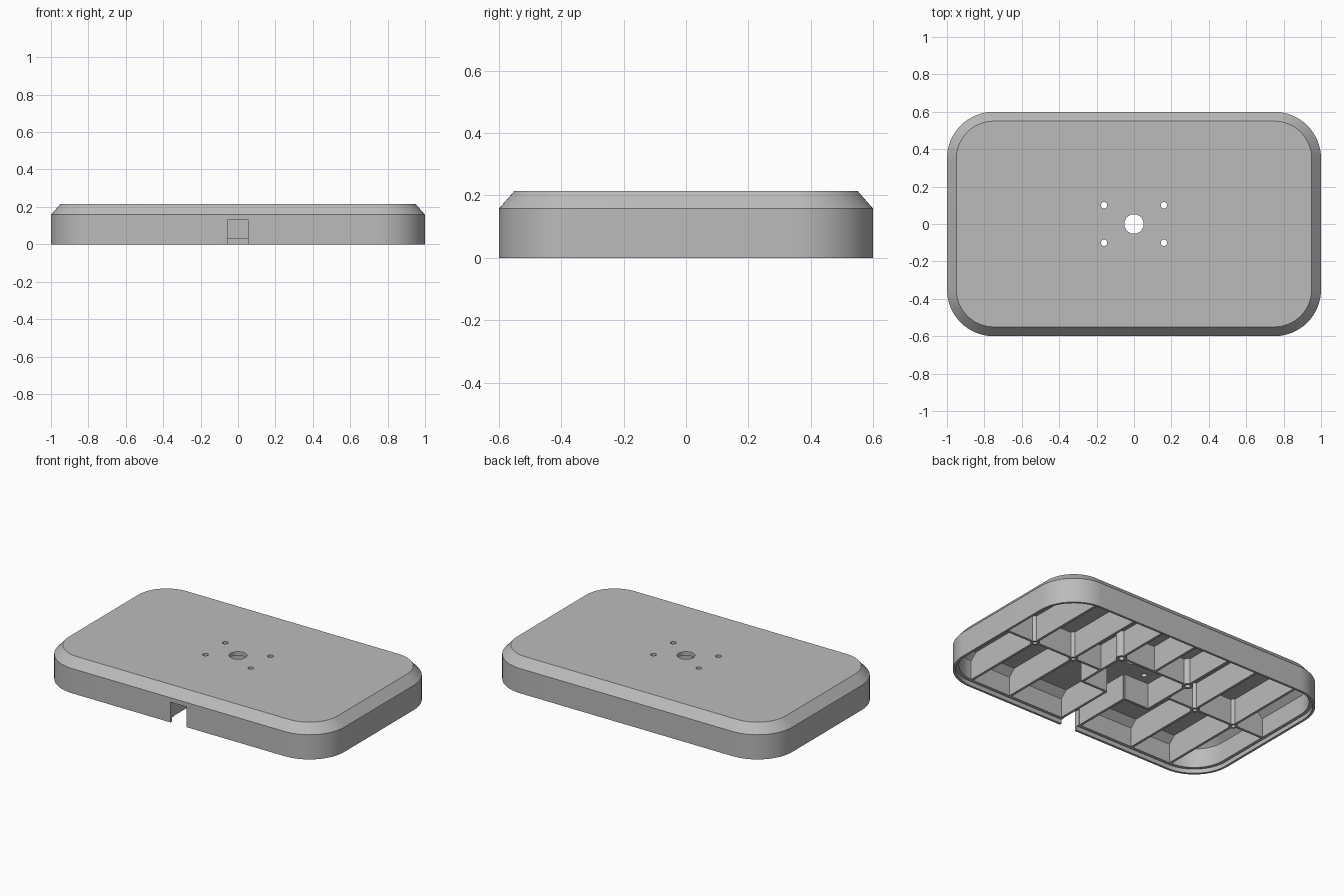
import bpy, bmesh, math

cube = bpy.data.objects.get("Cube")
if cube:
    bpy.data.objects.remove(cube, do_unlink=True)

grey = bpy.data.materials.new("plain grey")
grey.use_nodes = True
COLOUR = (0.5, 0.5, 0.5, 1)
grey.diffuse_color = COLOUR
grey.node_tree.nodes["Principled BSDF"].inputs["Base Color"].default_value = COLOUR

HALF_X, HALF_Y, RADIUS = 1.0, 0.6, 0.25
RIB_LOW, RIB_TOP, RIB_WIDTH = 0.027, 0.192, 0.016


def add_object(name, bm):
    bmesh.ops.recalc_face_normals(bm, faces=bm.faces)
    mesh = bpy.data.meshes.new(name)
    bm.to_mesh(mesh)
    bm.free()
    mesh.materials.append(grey)
    obj = bpy.data.objects.new(name, mesh)
    bpy.context.collection.objects.link(obj)
    return obj


def smooth(obj):
    bpy.ops.object.select_all(action='DESELECT')
    obj.select_set(True)
    bpy.context.view_layer.objects.active = obj
    bpy.ops.object.shade_smooth_by_angle(angle=math.radians(30))


def rounded_ring(bm, inset, z, steps=16):
    """Rounded rectangle, inset from the outer outline."""
    r = RADIUS - inset
    ring = []
    for corner, (sx, sy) in enumerate([(1, 1), (-1, 1), (-1, -1), (1, -1)]):
        for i in range(steps + 1):
            a = (corner + i / steps) * math.pi / 2
            ring.append(bm.verts.new((sx * (HALF_X - RADIUS) + r * math.cos(a),
                                      sy * (HALF_Y - RADIUS) + r * math.sin(a), z)))
    return ring


def bridge(bm, a, b):
    for i in range(len(a)):
        j = (i + 1) % len(a)
        bm.faces.new((a[i], a[j], b[j], b[i]))


def box(name, x0, x1, y0, y1, z0, z1):
    bm = bmesh.new()
    bmesh.ops.create_cube(bm, size=1)
    for v in bm.verts:
        v.co = (x1 if v.co.x > 0 else x0, y1 if v.co.y > 0 else y0,
                z1 if v.co.z > 0 else z0)
    return add_object(name, bm)


def cylinder(name, x, y, radius, z0, z1):
    bm = bmesh.new()
    bmesh.ops.create_cone(bm, cap_ends=True, segments=32, radius1=radius,
                          radius2=radius, depth=z1 - z0)
    bmesh.ops.translate(bm, verts=bm.verts, vec=(x, y, (z0 + z1) / 2))
    return add_object(name, bm)


def cut(obj, cutters):
    for c in cutters:
        c.hide_render = True
        mod = obj.modifiers.new("cut", 'BOOLEAN')
        mod.operation, mod.solver, mod.object = 'DIFFERENCE', 'EXACT', c
    deps = bpy.context.evaluated_depsgraph_get()
    mesh = bpy.data.meshes.new_from_object(obj.evaluated_get(deps))
    obj.modifiers.clear()
    obj.data = mesh
    for c in cutters:
        bpy.data.objects.remove(c, do_unlink=True)


# Hollow housing: inside roof, inner wall, cover ledge, lip, outer wall, chamfer, top
profile = [(0.08, 0.19), (0.035, 0.15), (0.035, RIB_LOW), (0.015, RIB_LOW),
           (0.015, 0), (0, 0), (0, 0.158), (0.05, 0.215)]
bm = bmesh.new()
rings = [rounded_ring(bm, *p) for p in profile]
for a, b in zip(rings, rings[1:]):
    bridge(bm, a, b)
bm.faces.new(rings[0])
bm.faces.new(rings[-1])
housing = add_object("housing", bm)

# Centre hole, four fixing holes and the cable notch
cutters = [cylinder("centre_cutter", 0, 0, 0.052, 0.1, 0.3),
           box("notch_cutter", -0.057, 0.057, -0.7, -0.55, -0.1, 0.13)]
for sx in (-1, 1):
    for sy in (-1, 1):
        cutters.append(cylinder("fixing_cutter", sx * 0.16, sy * 0.1, 0.017, 0.1, 0.3))
cut(housing, cutters)
smooth(housing)

# Screw bosses: tubes under the roof, with blind holes
BOSSES = [(0.75, 0, 0.026), (0.46, 0, 0.026), (0.25, 0.185, 0.033)]


def boss(name, x, y, r):
    obj = cylinder(name, x, y, r, RIB_LOW - 0.003, RIB_TOP)
    cut(obj, [cylinder("boss_cutter", x, y, r * 0.5, -0.1, 0.15)])
    smooth(obj)


# Ribs
def rib(name, start, end):
    (xa, ya), (xb, yb) = start, end
    w = RIB_WIDTH / 2
    px, py = (w, 0) if xa == xb else (0, w)
    obj = box(name, min(xa, xb) - px, max(xa, xb) + px,
              min(ya, yb) - py, max(ya, yb) + py, RIB_LOW, RIB_TOP)
    holes = [cylinder("rib_cutter", s * x, y, r * 0.95, -0.1, 0.188)
             for s in (-1, 1) for x, y, r in BOSSES
             if min(xa, xb) - r < s * x < max(xa, xb) + r
             and min(ya, yb) - r < y < max(ya, yb) + r]
    if holes:
        cut(obj, holes)


END_X, END_Y = 0.966, 0.566
BOX_X, BOX_FRONT, BOX_BACK, CHANNEL = 0.25, -0.17, 0.185, 0.068
for side, s in (("left", 1), ("right", -1)):
    for i, (x, y, r) in enumerate(BOSSES):
        boss(f"{side}_boss_{i + 1}", s * x, y, r)
    for i, x in enumerate((0.75, 0.46)):
        rib(f"{side}_cross_rib_{i + 1}", (s * x, -END_Y), (s * x, END_Y))
    rib(f"{side}_long_rib", (s * BOX_X, 0), (s * END_X, 0))
    rib(f"{side}_back_rib", (s * BOX_X, BOX_BACK), (s * BOX_X, END_Y))
    rib(f"{side}_box_side", (s * BOX_X, BOX_FRONT), (s * BOX_X, BOX_BACK))
    rib(f"{side}_box_front", (s * CHANNEL, BOX_FRONT), (s * BOX_X, BOX_FRONT))
    rib(f"{side}_channel_wall", (s * CHANNEL, -END_Y), (s * CHANNEL, BOX_FRONT))
rib("box_back", (-BOX_X, BOX_BACK), (BOX_X, BOX_BACK))
rib("centre_back_rib", (0, BOX_BACK), (0, END_Y))
